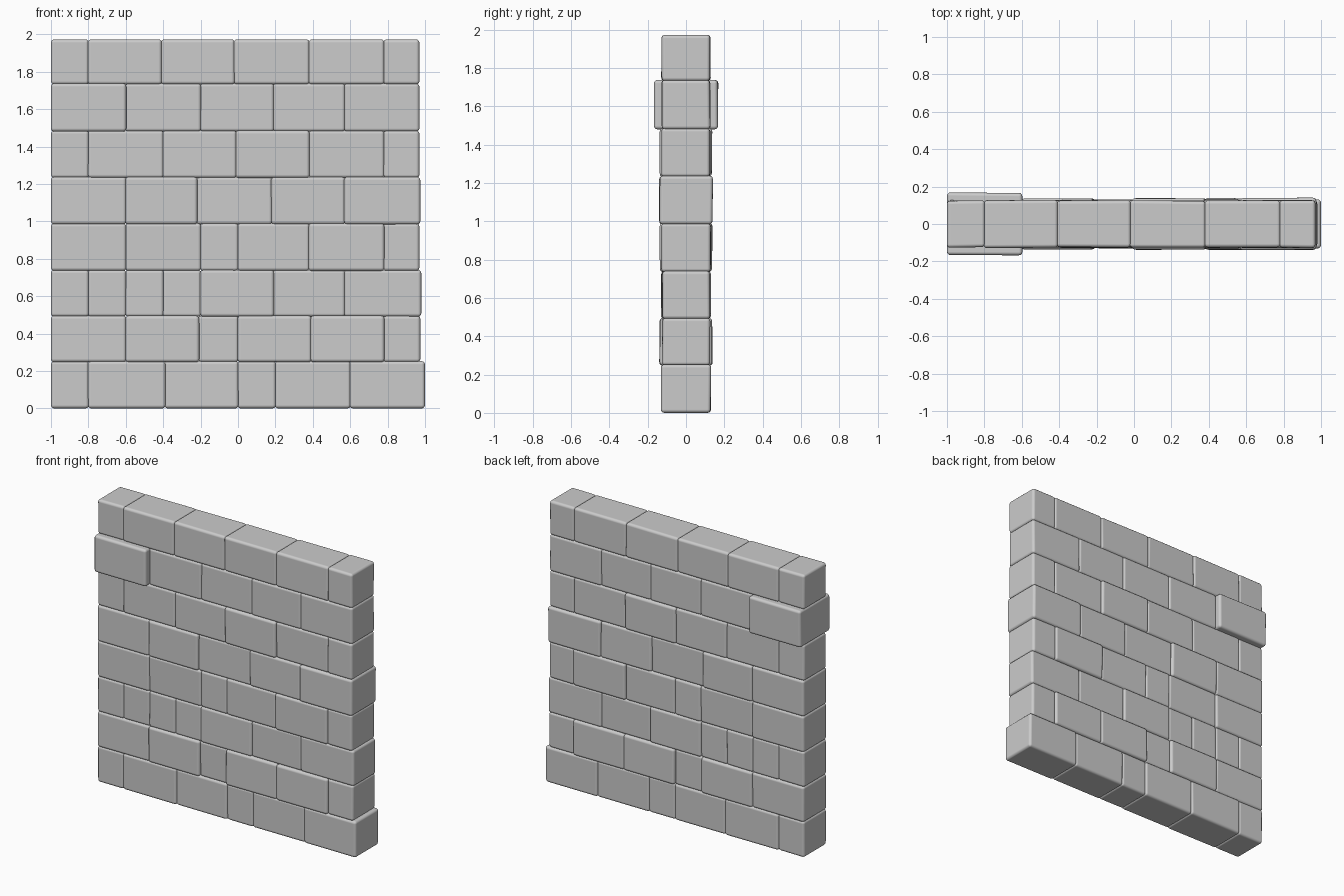
import bpy, bmesh, random

random.seed(4)
OVERLAP = 0.003   # bricks press slightly into each other
BEVEL = 0.018

# Heights of the courses, bottom to top
LEVELS = [0, 0.25, 0.493, 0.738, 0.987, 1.235, 1.483, 1.735, 1.973]

# Each course: joint positions along x, and half depth of each brick
COURSES = [
    ([-1, -0.80, -0.39, 0.00, 0.20, 0.60, 1.00], [.128, .132, .130, .126, .129, .132]),
    ([-1, -0.60, -0.21, 0.00, 0.39, 0.78, 0.975], [.132, .138, .124, .140, .140, .127]),
    ([-1, -0.80, -0.60, -0.40, -0.20, 0.19, 0.57, 0.98], [.128, .126, .128, .125, .131, .126, .128]),
    ([-1, -0.60, -0.20, 0.00, 0.38, 0.78, 0.97], [.133, .129, .130, .130, .140, .132]),
    ([-1, -0.60, -0.22, 0.18, 0.57, 0.975], [.133, .138, .126, .134, .141]),
    ([-1, -0.80, -0.40, -0.01, 0.38, 0.78, 0.97], [.127, .129, .132, .138, .128, .129]),
    ([-1, -0.60, -0.20, 0.19, 0.57, 0.97], [.170, .130, .127, .128, .129]),
    ([-1, -0.80, -0.41, -0.02, 0.38, 0.78, 0.97], [.128, .130, .128, .127, .129, .129]),
]


def brick(name, x0, x1, z0, z1, depth):
    """One worn brick: a box with slightly uneven faces and rounded edges."""
    bm = bmesh.new()
    bmesh.ops.create_cube(bm, size=1)
    for v in bm.verts:
        right, top = v.co.x > 0, v.co.z > 0
        d = depth - random.uniform(0, 0.005)
        v.co = (x1 if right else x0, d if v.co.y > 0 else -d, z1 if top else z0)
    mesh = bpy.data.meshes.new(name)
    bm.to_mesh(mesh)
    bm.free()
    for p in mesh.polygons:
        p.use_smooth = True
    obj = bpy.data.objects.new(name, mesh)
    bpy.context.collection.objects.link(obj)
    bev = obj.modifiers.new("worn_edges", 'BEVEL')
    bev.width = BEVEL
    bev.segments = 3
    bev.limit_method = 'NONE'
    bev.harden_normals = True


# Lay the courses; inner joints overlap, outer faces stay on the wall outline
for r, (xs, depths) in enumerate(COURSES):
    z0 = LEVELS[r] - (OVERLAP if r else 0)
    z1 = LEVELS[r + 1] + (OVERLAP if r < len(COURSES) - 1 else 0)
    for i, depth in enumerate(depths):
        x0 = xs[i] - (OVERLAP if i else 0)
        x1 = xs[i + 1] + (OVERLAP if i < len(depths) - 1 else 0)
        brick(f"brick_course{r + 1}_{i + 1}", x0, x1, z0, z1, depth)
